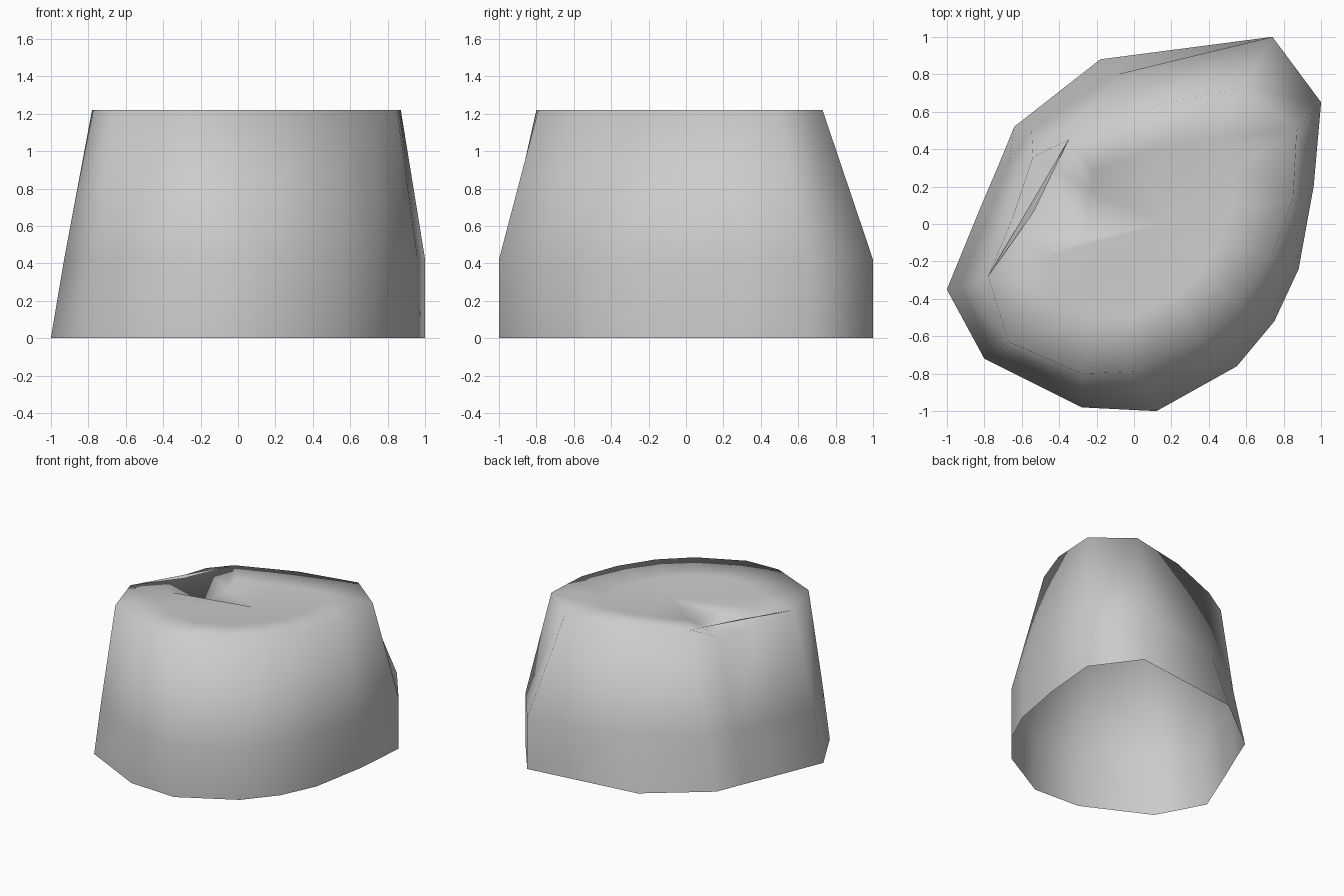
import bpy
import bmesh
from mathutils import Vector

if "Cube" in bpy.data.objects:
    bpy.data.objects.remove(bpy.data.objects["Cube"], do_unlink=True)

stone = bpy.data.materials.new("stone_grey")
stone.use_nodes = True
stone.diffuse_color = (0.6, 0.6, 0.6, 1)
bsdf = stone.node_tree.nodes["Principled BSDF"]
bsdf.inputs["Base Color"].default_value = (0.6, 0.6, 0.6, 1)
bsdf.inputs["Roughness"].default_value = 0.9

TOP, SHOULDER = 1.22, 0.42

# Ground outline and matching upper rim, both counter-clockwise
base = [(-1, -.35), (-.8, -.72), (-.28, -.98), (.12, -1), (.55, -.76),
        (.75, -.52), (.88, -.24), (.96, .2), (1, .65), (.74, 1),
        (-.18, .88), (-.64, .52), (-.73, .3), (-.82, .09)]
rim = [(-.78, -.28), (-.67, -.63), (-.28, -.8), (0, -.79), (.35, -.62),
       (.57, -.42), (.74, -.16), (.85, .14), (.87, .5), (.58, .73),
       (.1, .63), (-.35, .45), (-.54, .36), (-.65, .03)]
NOTCH = {12: (-.23, .18), 13: (-.26, -.08)}


def make_object(name, bm):
    mesh = bpy.data.meshes.new(name)
    bm.normal_update()
    bm.to_mesh(mesh)
    bm.free()
    mesh.materials.append(stone)
    mesh.polygons.foreach_set("use_smooth", [True] * len(mesh.polygons))
    obj = bpy.data.objects.new(name, mesh)
    bpy.context.collection.objects.link(obj)


def bridge(bm, lower, upper):
    n = len(lower)
    for i in range(n):
        j = (i + 1) % n
        bm.faces.new((lower[i], lower[j], upper[j], upper[i]))


# Open-bottomed boulder: the left side leans from the ground up,
# the right side stands upright as far as the shoulder
bm = bmesh.new()
foot, shoulder, lip, inner = [], [], [], []
for i, (b, r) in enumerate(zip(base, rim)):
    b, r = Vector(b), Vector(r)
    lean = .32 if b.x < -.5 or i == 10 else 0
    s = b.lerp(r, lean)
    p = Vector(NOTCH.get(i, r * .62))
    foot.append(bm.verts.new((*b, 0)))
    shoulder.append(bm.verts.new((*s, SHOULDER)))
    lip.append(bm.verts.new((*r, TOP - (.04 if i in NOTCH else 0))))
    inner.append(bm.verts.new((*p, 1.14 if i in NOTCH else 1.2)))
bridge(bm, foot, shoulder)
bridge(bm, shoulder, lip)
bridge(bm, lip, inner)

# Shallow dished crown
centre = bm.verts.new((.15, 0, 1.18))
for i in range(len(inner)):
    bm.faces.new((inner[i], inner[(i + 1) % len(inner)], centre))
make_object("boulder", bm)

# Thin sliver of rim spanning the notch
bm = bmesh.new()
a, b = Vector(rim[11]), Vector(rim[0])
mid = a.lerp(b, .5) + Vector((.03, -.02))
bm.faces.new([bm.verts.new(p) for p in (
    (*a, TOP), (*b, TOP), (*mid, TOP - .01))])
make_object("notch_sliver", bm)
